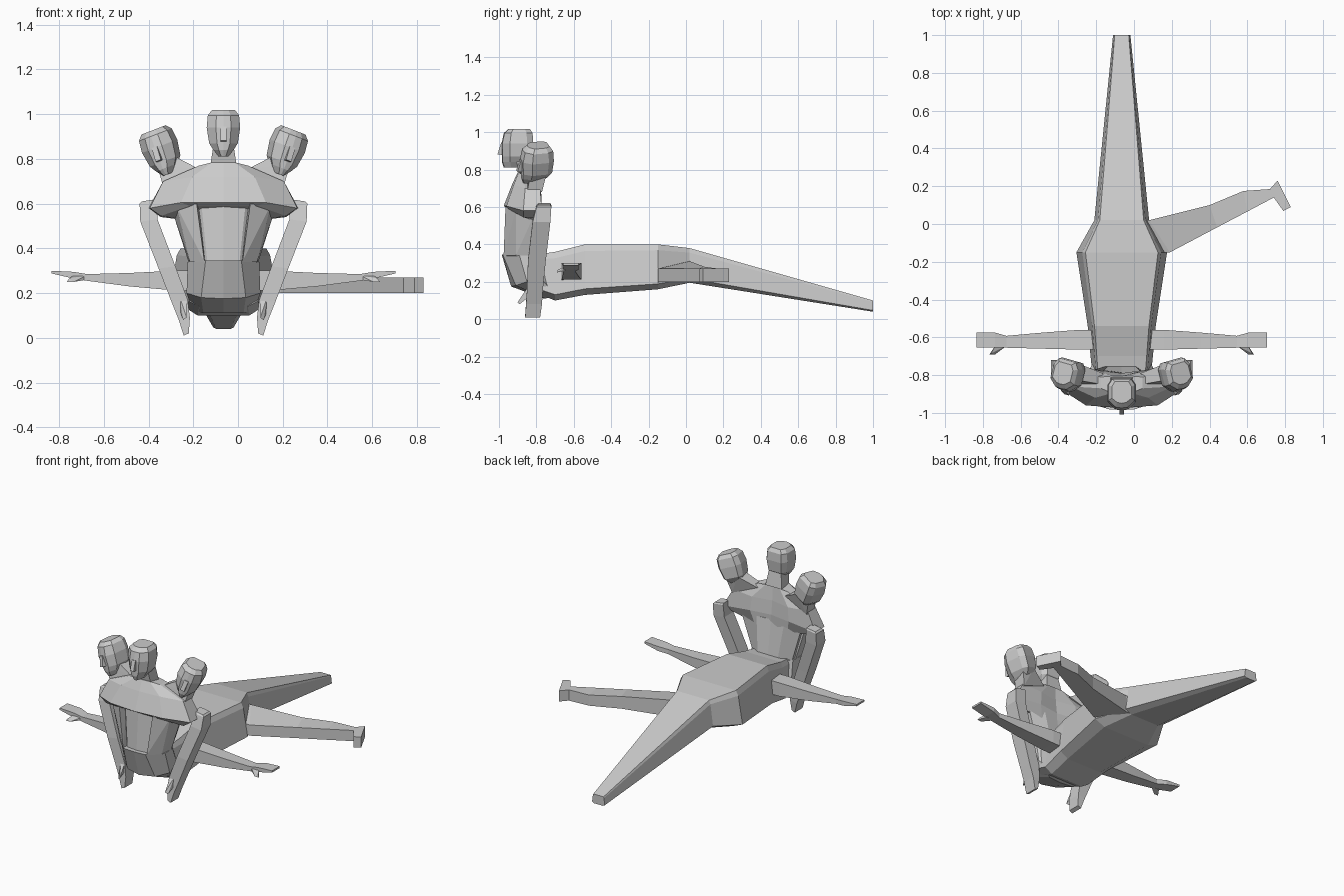
import bpy, bmesh, math
from mathutils import Matrix, Vector

CX = -0.065  # centre line of the figure
mat = bpy.data.materials.new("plain_grey")
mat.diffuse_color = (0.6, 0.6, 0.6, 1)


def finish(name, bm, m=None):
    if m:
        bm.transform(m)
    bmesh.ops.recalc_face_normals(bm, faces=bm.faces)
    me = bpy.data.meshes.new(name)
    bm.to_mesh(me)
    bm.free()
    me.materials.append(mat)
    ob = bpy.data.objects.new(name, me)
    bpy.context.collection.objects.link(ob)


def loft(name, rings, m=None):
    bm = bmesh.new()
    vs = [[bm.verts.new(p) for p in r] for r in rings]
    n = len(vs[0])
    for a, b in zip(vs, vs[1:]):
        for i in range(n):
            j = (i + 1) % n
            bm.faces.new((a[i], a[j], b[j], b[i]))
    bm.faces.new(vs[0])
    bm.faces.new(vs[-1])
    finish(name, bm, m)


def hull(name, pts, m=None):
    bm = bmesh.new()
    for p in pts:
        bm.verts.new(p)
    res = bmesh.ops.convex_hull(bm, input=bm.verts)
    junk = set(res["geom_interior"]) | set(res["geom_unused"])
    bmesh.ops.delete(bm, geom=[v for v in junk if isinstance(v, bmesh.types.BMVert)], context='VERTS')
    bmesh.ops.dissolve_limit(bm, angle_limit=0.02, verts=bm.verts, edges=bm.edges)
    finish(name, bm, m)


def sym(half):
    """Half ring from front centre to back centre, closed by mirroring."""
    return half + [(-x, y, z) for x, y, z in half[-2:0:-1]]


def side(s):
    return Matrix.Translation((CX, 0, 0)) @ Matrix.Diagonal((s, 1, 1, 1))


MID = side(1)

# Long body and tail: y, half width, bottom z, top z
body = []
for y, w, zb, zt in [(-0.80, 0.155, 0.14, 0.345), (-0.70, 0.165, 0.10, 0.36),
                     (-0.54, 0.18, 0.13, 0.40), (-0.15, 0.24, 0.16, 0.40),
                     (0.02, 0.145, 0.195, 0.38), (1.0, 0.046, 0.04, 0.10)]:
    h = zt - zb
    body.append(sym([(0, y, zb), (w * 0.7, y, zb), (w, y, zb + h * 0.12),
                     (w * 0.87, y, zt - h * 0.13), (w * 0.8, y, zt), (0, y, zt)]))
loft("body_and_tail", body, MID)

# Belly
loft("belly", [
    sym([(0, -0.76, 0.11), (0.09, -0.75, 0.11), (0.14, -0.72, 0.125),
         (0.14, -0.70, 0.13), (0.08, -0.68, 0.13), (0, -0.68, 0.13)]),
    sym([(0, -0.935, 0.175), (0.10, -0.91, 0.18), (0.165, -0.85, 0.20),
         (0.165, -0.76, 0.20), (0.10, -0.69, 0.20), (0, -0.69, 0.20)]),
    sym([(0, -0.985, 0.345), (0.08, -0.98, 0.345), (0.16, -0.89, 0.34),
         (0.15, -0.80, 0.34), (0.10, -0.74, 0.34), (0, -0.74, 0.34)])], MID)

# Recessed abdomen
loft("abdomen", [
    sym([(0, -0.96, 0.32), (0.07, -0.95, 0.32), (0.14, -0.88, 0.32),
         (0.14, -0.80, 0.32), (0.07, -0.75, 0.32), (0, -0.75, 0.32)]),
    sym([(0, -0.94, 0.61), (0.10, -0.93, 0.61), (0.20, -0.87, 0.57),
         (0.22, -0.79, 0.57), (0.10, -0.78, 0.57), (0, -0.79, 0.57)])], MID)

# Chest and shoulders
loft("chest", [
    sym([(0, -0.95, 0.59), (0.15, -0.95, 0.59), (0.28, -0.87, 0.545),
         (0.28, -0.80, 0.54), (0.12, -0.785, 0.52), (0, -0.785, 0.50)]),
    sym([(0, -0.975, 0.605), (0.19, -0.96, 0.605), (0.33, -0.87, 0.58),
         (0.335, -0.77, 0.58), (0.14, -0.77, 0.60), (0, -0.79, 0.60)]),
    sym([(0, -0.93, 0.72), (0.14, -0.92, 0.72), (0.27, -0.86, 0.70),
         (0.27, -0.78, 0.70), (0.13, -0.775, 0.69), (0, -0.80, 0.69)]),
    sym([(0, -0.90, 0.785), (0.05, -0.895, 0.785), (0.11, -0.87, 0.77),
         (0.11, -0.81, 0.77), (0.05, -0.805, 0.78), (0, -0.805, 0.78)])], MID)


# Heads share one shape, with the chin at the origin
def head(name, m):
    rings = []
    for z, w, yf, yb in [(0, 0.022, -0.07, 0.0), (0.03, 0.045, -0.08, 0.05),
                         (0.06, 0.064, -0.08, 0.075), (0.13, 0.075, -0.082, 0.083),
                         (0.185, 0.07, -0.07, 0.08), (0.208, 0.052, -0.045, 0.065)]:
        rings.append(sym([(0, yf - 0.004, z), (w * 0.45, yf, z), (w, yf * 0.5, z),
                          (w, yb * 0.6, z), (w * 0.7, yb, z), (0, yb, z)]))
    loft(name, rings, m)
    hull(name + "_nose", [(x, y, z) for x in (-0.013, 0.013)
                          for y, z in ((-0.07, 0.065), (-0.108, 0.072), (-0.07, 0.135), (-0.088, 0.135))], m)


head("middle_head", MID @ Matrix.Translation((0, -0.90, 0.81)))
hull("middle_neck", [(x * w, y, z) for x in (-1, 1)
                     for w, y, z in ((0.06, -0.89, 0.76), (0.06, -0.81, 0.76),
                                     (0.044, -0.91, 0.87), (0.044, -0.83, 0.87))], MID)

for s, label in ((-1, "left"), (1, "right")):
    m = side(s)
    # Side heads lean and turn outwards
    head(label + "_head", m @ Matrix.Translation((0.24, -0.80, 0.735))
         @ Matrix.Rotation(math.radians(21), 4, 'Y') @ Matrix.Rotation(math.radians(15), 4, 'Z'))
    hull(label + "_neck", [(0.10, -0.85, 0.75), (0.10, -0.79, 0.75), (0.27, -0.85, 0.68),
                           (0.27, -0.77, 0.68), (0.215, -0.83, 0.81), (0.215, -0.745, 0.81),
                           (0.30, -0.83, 0.78), (0.30, -0.745, 0.78)], m)
    # Raised side panel on the abdomen
    hull(label + "_waist_panel", [(0.12, -0.965, 0.60), (0.21, -0.91, 0.59), (0.22, -0.82, 0.54),
                                  (0.085, -0.975, 0.34), (0.15, -0.91, 0.34), (0.15, -0.82, 0.32),
                                  (0.11, -0.90, 0.60), (0.08, -0.90, 0.34)], m)
    # Hanging arm: inner x, outer x, front y, back y, z
    loft(label + "_hanging_arm",
         [[(a, f, z + 0.01), (b, f, z), (b, k, z), (a, k, z + 0.01)] for a, b, f, k, z in (
             (0.30, 0.365, -0.79, -0.725, 0.61), (0.30, 0.375, -0.80, -0.72, 0.60),
             (0.295, 0.372, -0.82, -0.725, 0.52), (0.215, 0.29, -0.845, -0.75, 0.31),
             (0.16, 0.232, -0.85, -0.765, 0.16), (0.15, 0.20, -0.855, -0.77, 0.08),
             (0.155, 0.178, -0.86, -0.78, 0.01))], m)
    hull(label + "_hanging_thumb", [(0.165, -0.84, 0.18), (0.195, -0.84, 0.18), (0.165, -0.84, 0.12),
                                    (0.195, -0.84, 0.12), (0.165, -0.90, 0.09), (0.18, -0.89, 0.08)], m)
    # Outstretched arm: x, front y, back y, bottom z, top z
    loft(label + "_outstretched_arm",
         [[(x, f, b), (x, k, b), (x, k, t), (x, f, t)] for x, f, k, b, t in (
             (0.11, -0.665, -0.56, 0.21, 0.30), (0.22, -0.665, -0.56, 0.212, 0.30),
             (0.42, -0.66, -0.575, 0.23, 0.29), (0.61, -0.655, -0.592, 0.255, 0.285),
             (0.67, -0.655, -0.575, 0.265, 0.295), (0.77, -0.655, -0.575, 0.288, 0.30))], m)
    hull(label + "_outstretched_thumb", [(0.61, -0.645, 0.26), (0.67, -0.645, 0.26), (0.61, -0.645, 0.28),
                                         (0.67, -0.645, 0.28), (0.70, -0.69, 0.25), (0.67, -0.69, 0.25),
                                         (0.69, -0.685, 0.265)], m)

# Single leg on one side, with a cross-bar foot
loft("leg", [[(ax, ay, 0.2), (bx, by, 0.2), (bx, by, tb), (ax, ay, ta)] for ax, ay, bx, by, ta, tb in (
    (0.10, -0.15, 0.0, 0.02, 0.27, 0.31), (0.19, -0.15, 0.08, 0.02, 0.27, 0.31),
    (0.44, -0.018, 0.40, 0.10, 0.27, 0.28), (0.60, 0.066, 0.58, 0.175, 0.27, 0.27),
    (0.74, 0.14, 0.72, 0.185, 0.27, 0.27))])
hull("foot", [(x, y, z) for z in (0.2, 0.27) for x, y in (
    (0.72, 0.185), (0.76, 0.23), (0.83, 0.09), (0.79, 0.07), (0.74, 0.14))])
